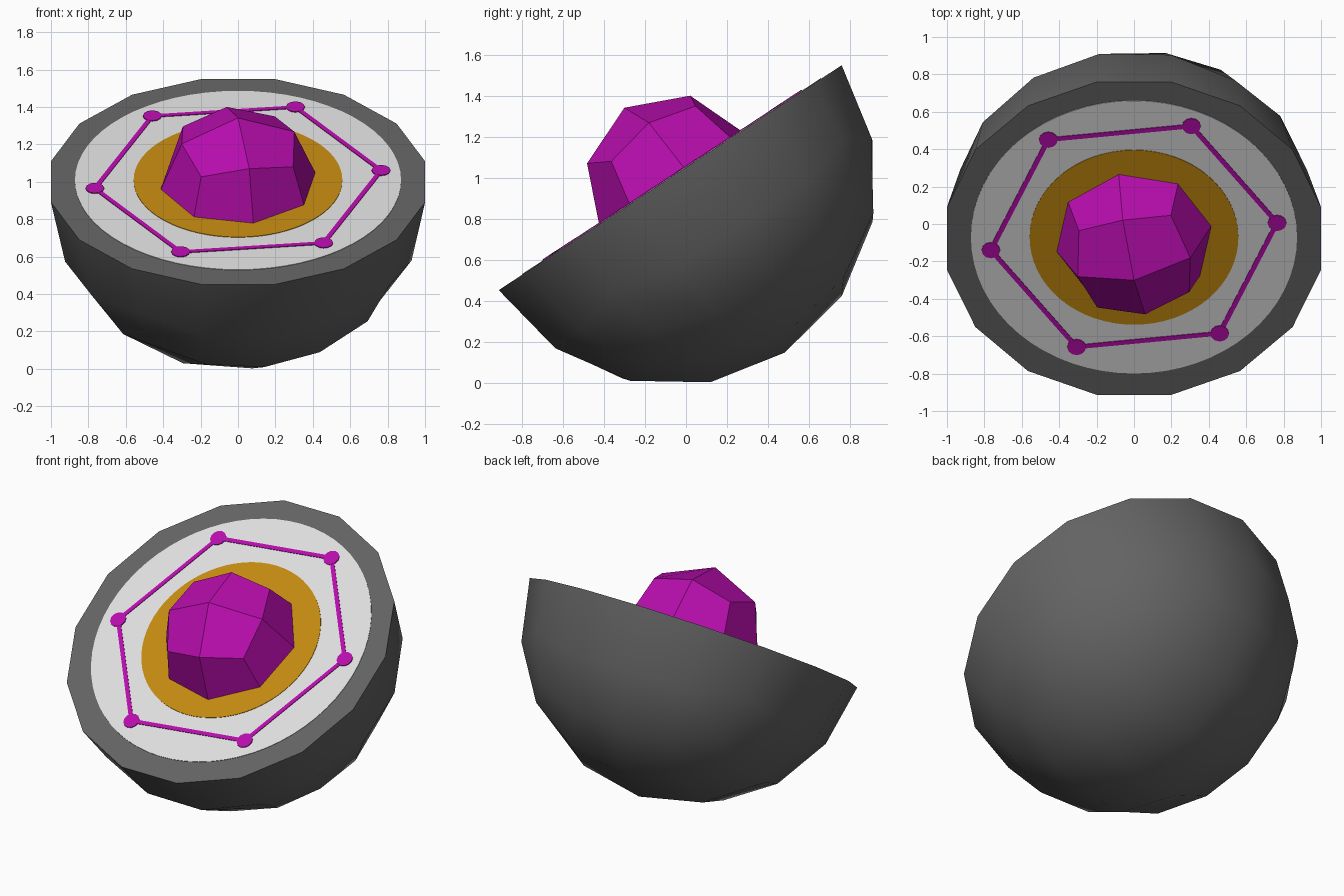
import bpy, bmesh, math
from mathutils import Matrix, Vector

if "Cube" in bpy.data.objects:
    bpy.data.objects.remove(bpy.data.objects["Cube"])

TILT = math.radians(33.25)
FRAME = Matrix.Translation((0, -0.077, 1.0)) @ Matrix.Rotation(TILT, 4, 'X')
SPIN = Matrix.Rotation(math.radians(11.25), 4, 'Z')


def material(name, rgb):
    m = bpy.data.materials.new(name)
    m.diffuse_color = (*rgb, 1)
    m.use_nodes = True
    m.node_tree.nodes["Principled BSDF"].inputs["Base Color"].default_value = m.diffuse_color
    return m


DARK = material("dark grey", (0.125, 0.125, 0.125))
WHITE = material("off white", (0.74, 0.73, 0.74))
AMBER = material("amber", (0.54, 0.25, 0.005))
MAGENTA = material("magenta", (0.47, 0.004, 0.41))


def finish(bm, name, mat):
    bmesh.ops.recalc_face_normals(bm, faces=bm.faces)
    bm.transform(FRAME)
    me = bpy.data.meshes.new(name)
    bm.to_mesh(me)
    bm.free()
    me.materials.append(mat)
    ob = bpy.data.objects.new(name, me)
    bpy.context.collection.objects.link(ob)
    return ob


def quad_sphere(levels, radius):
    bm = bmesh.new()
    bmesh.ops.create_cube(bm, size=2)
    for _ in range(levels):
        bmesh.ops.subdivide_edges(bm, edges=bm.edges[:], cuts=1, use_grid_fill=True)
        for v in bm.verts:
            v.co = v.co.normalized() * radius
    bm.transform(SPIN)
    return bm


def cut(bm, lower):
    # keep one side of the tilted plane and cap the opening
    geom = bm.verts[:] + bm.edges[:] + bm.faces[:]
    bmesh.ops.bisect_plane(bm, geom=geom, dist=1e-4, plane_co=(0, 0, 0), plane_no=(0, 0, 1),
                           clear_outer=lower, clear_inner=not lower)
    bmesh.ops.holes_fill(bm, edges=[e for e in bm.edges if e.is_boundary], sides=0)


def plate(name, mat, radius, top, centre, sides):
    # thin disc lying on the rim plane
    bm = bmesh.new()
    bmesh.ops.create_cone(bm, cap_ends=True, segments=sides, radius1=radius, radius2=radius, depth=top,
                          matrix=Matrix.Translation((centre[0], centre[1], top / 2)))
    finish(bm, name, mat)


# Hollow-looking half sphere shell
bm = quad_sphere(2, 1.02)
cut(bm, True)
shell = finish(bm, "shell", DARK)
for o in bpy.context.selected_objects:
    o.select_set(False)
shell.select_set(True)
bpy.context.view_layer.objects.active = shell
bpy.ops.object.shade_smooth_by_angle(angle=math.radians(40))

# Faceted core
bm = quad_sphere(1, 0.434)
bm.transform(Matrix.Translation((0, 0, -0.026)))
cut(bm, False)
finish(bm, "core", MAGENTA)

# Round inlays
plate("pale_layer", WHITE, 0.872, 0.003, (0, 0.01), 64)
plate("amber_layer", AMBER, 0.558, 0.006, (0, 0.01), 64)

# Hexagon of nodes and links
pts = [Vector((0.77 * math.cos(a), 0.77 * math.sin(a) + 0.015, 0))
       for a in (math.radians(6.5 + 60 * i) for i in range(6))]
for i, p in enumerate(pts):
    q = pts[(i + 1) % 6]
    plate(f"node_{i + 1}", MAGENTA, 0.05, 0.008, p, 12)
    d = q - p
    bm = bmesh.new()
    bmesh.ops.create_cube(bm, size=1, matrix=Matrix.Translation((p + q) / 2 + Vector((0, 0, 0.0035)))
                          @ Matrix.Rotation(math.atan2(d.y, d.x), 4, 'Z')
                          @ Matrix.Diagonal((d.length, 0.026, 0.007, 1)))
    finish(bm, f"link_{i + 1}", MAGENTA)
